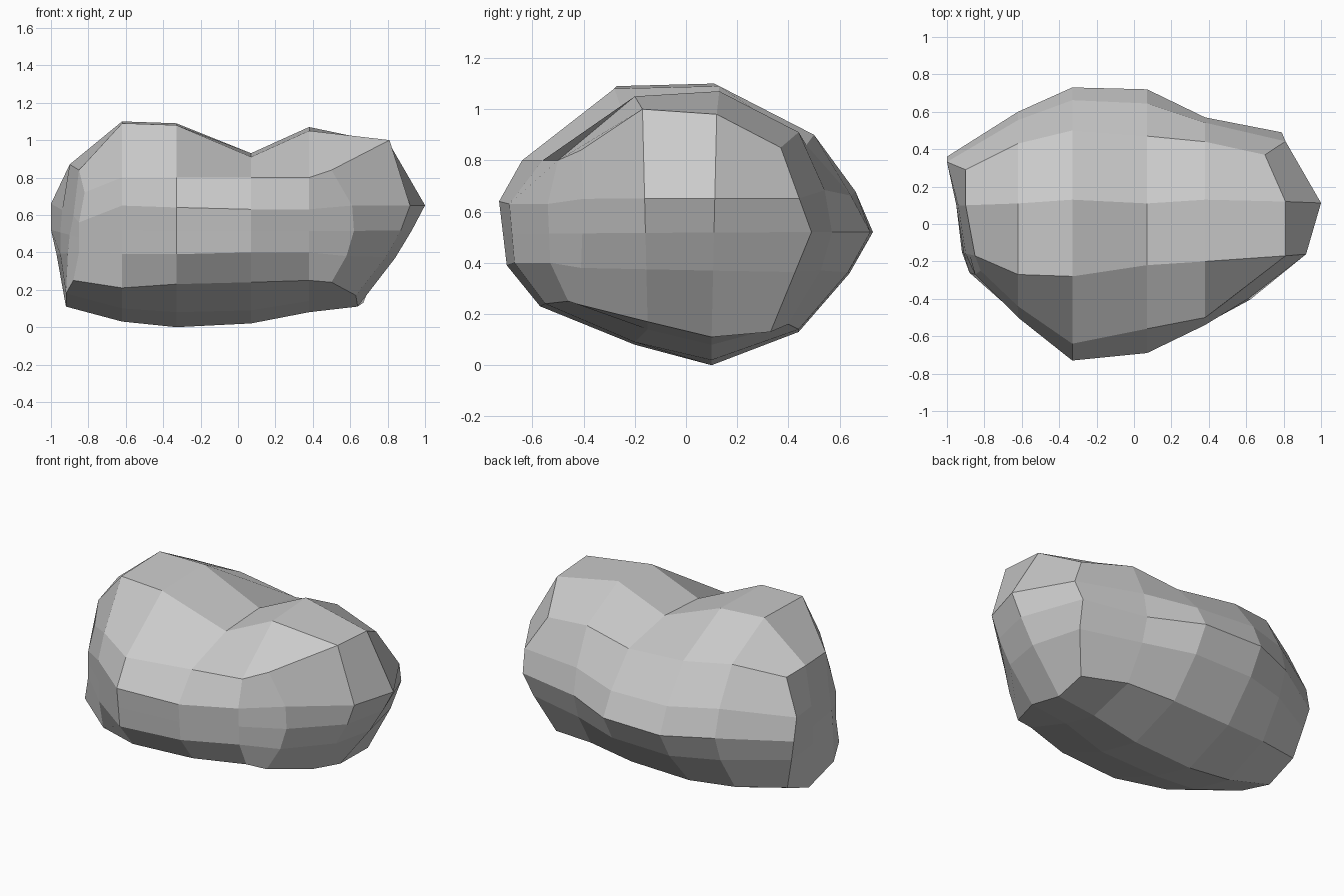
import bpy, bmesh
from mathutils import Vector

if "Cube" in bpy.data.objects:
    bpy.data.objects.remove(bpy.data.objects["Cube"])

# Cross-sections along x: bottom, round the front, over the top, down the back (y, z)
sections = [
    (-.88, [(.1, .11), (-.15, .18), (-.26, .25), (-.27, .4), (-.27, .56), (-.25, .72),
            (-.17, .84), (.1, .87), (.29, .87), (.36, .52), (.31, .19)]),
    (-.62, [(.1, .03), (-.2, .1), (-.45, .21), (-.49, .39), (-.5, .65), (-.44, .8),
            (-.27, 1.09), (.11, 1.1), (.43, .93), (.6, .53), (.4, .15)]),
    (-.33, [(.1, 0), (-.2, .08), (-.57, .23), (-.7, .39), (-.73, .64), (-.64, .8),
            (-.28, 1.08), (.13, 1.09), (.5, .9), (.73, .52), (.44, .13)]),
    (.07, [(.1, .02), (-.2, .09), (-.55, .24), (-.67, .4), (-.69, .63), (-.56, .8),
           (-.22, .91), (.11, .93), (.47, .86), (.72, .52), (.44, .14)]),
    (.38, [(.1, .08), (-.15, .14), (-.46, .25), (-.53, .4), (-.54, .63), (-.5, .8),
           (-.2, 1.05), (.13, 1.07), (.44, .91), (.57, .52), (.4, .16)]),
    (.7, [(.1, .11), (-.15, .17), (-.43, .24), (-.41, .38), (-.4, .65), (-.41, .84),
          (-.17, 1), (.12, .98), (.37, .85), (.49, .52), (.33, .13)]),
]
# How far each rim point of the two ends departs from its section plane
left_rim = [-.04, -.04, 0, .03, .03, .03, .06, .03, -.02, -.02, -.12, -.12, -.09, -.04]
right_rim = [-.06, -.07, -.2, -.12, -.08, -.09, -.2, .11, .11, 0, .11, .09, .06, -.03]


def ring(x, pts, rim):
    """Section in 3D, with extra points on the front face and the rounded back."""
    p = [Vector((x, y, z)) for y, z in pts]

    def between(a, b, t, push):
        m = p[a].lerp(p[b], t)
        return m + (m - Vector((x, 0, .5))).normalized() * push

    push = .025 if rim is None else 0
    r = (p[:4] + [between(3, 4, .5, 0)] + p[4:9] + [between(8, 9, .6, push), p[9],
         between(10, 9, .6, push), p[10]])
    for v, dx in zip(r, rim or []):
        v.x += dx
    return r


bm = bmesh.new()
loops = []
for k, (x, pts) in enumerate(sections):
    rim = {0: left_rim, 5: right_rim}.get(k)
    loops.append([bm.verts.new(v) for v in ring(x, pts, rim)])

# Boulder sides
for a, b in zip(loops, loops[1:]):
    for i in range(14):
        j = (i + 1) % 14
        bm.faces.new((a[i], a[j], b[j], b[i]))


def cap(r, xs):
    """Close an end with a grid; xs gives x of the inner points, row by row."""
    rows = [[r[2], r[1], r[0], r[13]]]
    for k in range(3):
        f, b = r[3 + k], r[12 - k]
        row = [f]
        for c, (lo, hi) in enumerate(((r[1], r[7]), (r[0], r[8]))):
            z = f.co.z + (b.co.z - f.co.z) * (c + 1) / 3
            t = (z - lo.co.z) / (hi.co.z - lo.co.z)
            row.append(bm.verts.new((xs[k][c], lo.co.y + (hi.co.y - lo.co.y) * t, z)))
        rows.append(row + [b])
    rows.append([r[6], r[7], r[8], r[9]])
    for a, b in zip(rows, rows[1:]):
        for i in range(3):
            bm.faces.new((a[i], a[i + 1], b[i + 1], b[i]))


# Boulder ends
cap(loops[0], [(-.91, -.95), (-.9, -.95), (-.88, -.94)])
cap(loops[-1], [(.79, .84), (.87, .93), (.92, 1)])
bmesh.ops.recalc_face_normals(bm, faces=bm.faces)

mesh = bpy.data.meshes.new("boulder")
bm.to_mesh(mesh)
bm.free()
bpy.context.collection.objects.link(bpy.data.objects.new("boulder", mesh))
